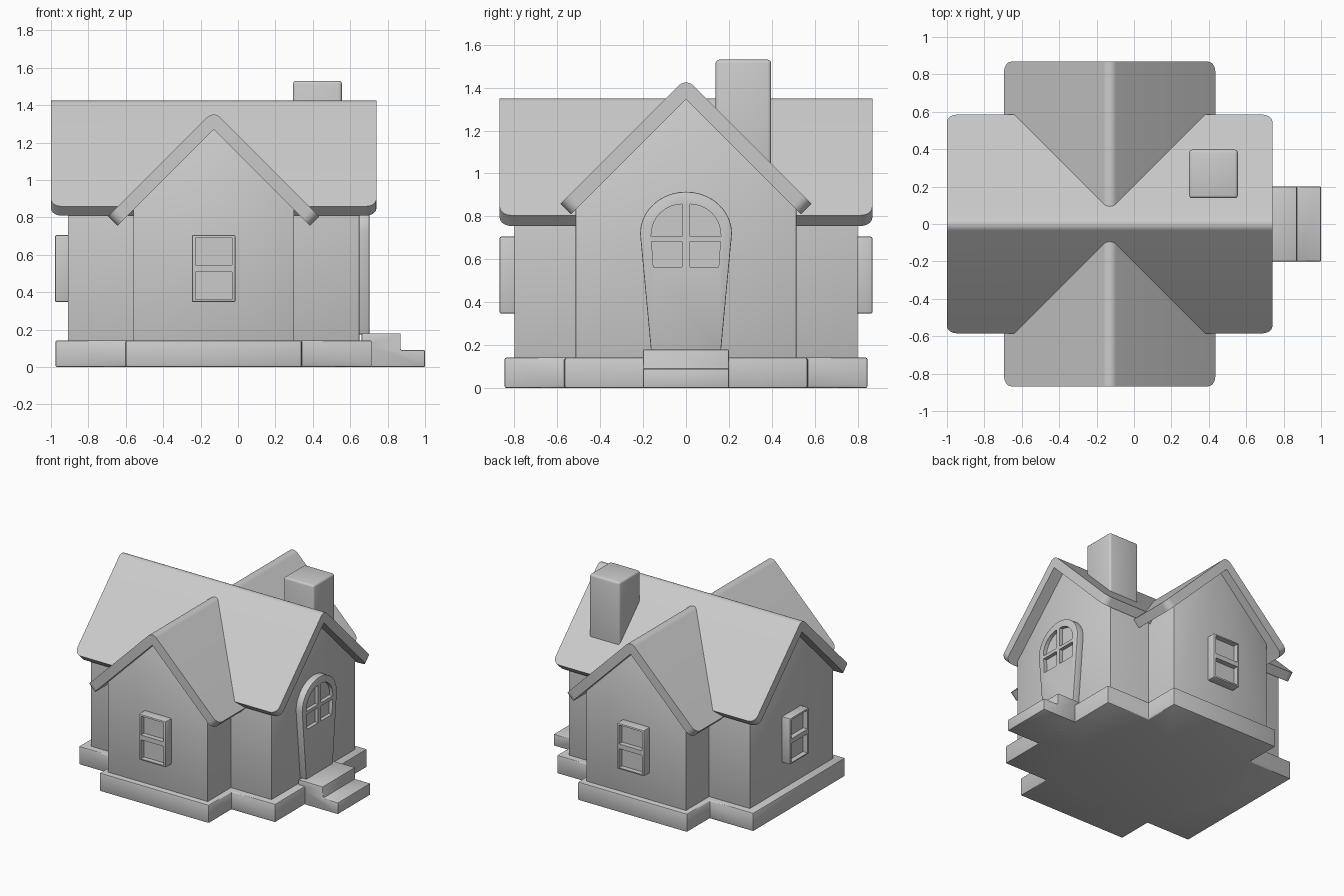
import bpy, bmesh, math
from mathutils import Vector

if "Cube" in bpy.data.objects:
    bpy.data.objects.remove(bpy.data.objects["Cube"])

mat = bpy.data.materials.new("plain grey")
mat.diffuse_color = (0.6, 0.6, 0.6, 1)
mat.use_nodes = True
mat.node_tree.nodes["Principled BSDF"].inputs["Base Color"].default_value = mat.diffuse_color
CX = -0.13  # centre line of the cross wing


def prism(name, loops, axis, lo, hi):
    """Extrude closed 2D loops along an axis into one object."""
    place = {'x': lambda u, v, w: (w, u, v),
             'y': lambda u, v, w: (u, w, v),
             'z': lambda u, v, w: (u, v, w)}[axis]
    bm = bmesh.new()
    for pts in loops:
        a = [bm.verts.new(place(u, v, lo)) for u, v in pts]
        b = [bm.verts.new(place(u, v, hi)) for u, v in pts]
        bm.faces.new(a)
        bm.faces.new(b[::-1])
        n = len(pts)
        for i in range(n):
            j = (i + 1) % n
            bm.faces.new((a[j], a[i], b[i], b[j]))
    bmesh.ops.recalc_face_normals(bm, faces=bm.faces[:])
    me = bpy.data.meshes.new(name)
    bm.to_mesh(me)
    bm.free()
    ob = bpy.data.objects.new(name, me)
    bpy.context.collection.objects.link(ob)
    me.materials.append(mat)
    return ob


def activate(ob):
    bpy.ops.object.select_all(action='DESELECT')
    ob.select_set(True)
    bpy.context.view_layer.objects.active = ob


def finish(ob, bevel=0.0, segments=2):
    activate(ob)
    if bevel:
        m = ob.modifiers.new("bevel", 'BEVEL')
        m.width, m.segments, m.limit_method = bevel, segments, 'ANGLE'
        bpy.ops.object.modifier_apply(modifier=m.name)
    bpy.ops.object.shade_smooth_by_angle(angle=math.radians(35))


def cut(ob, cutter):
    activate(ob)
    m = ob.modifiers.new("cut", 'BOOLEAN')
    m.operation, m.object, m.solver = 'DIFFERENCE', cutter, 'EXACT'
    bpy.ops.object.modifier_apply(modifier=m.name)
    bpy.data.objects.remove(cutter)


def rect(x0, x1, z0, z1):
    return [(x0, z0), (x1, z0), (x1, z1), (x0, z1)]


def gable(c, h, zi):
    return [(c - h, 0.1), (c + h, 0.1), (c + h, zi - h + 0.02),
            (c, zi + 0.02), (c - h, zi - h + 0.02)]


def roof(name, c, h, zo, zi, axis, lo, hi):
    """45 degree folded slab, rounded ridge and rounded eave corners."""
    r, t = 0.035, (zo - zi) / 2
    pts = [(c + h, zo - h)]
    for i in range(9):
        a = math.radians(45 + 90 * i / 8)
        R = r * math.sqrt(2)
        pts.append((c + R * math.cos(a), zo - 2 * r + R * math.sin(a)))
    pts += [(c - h, zo - h), (c - h + t, zi - h + t), (c, zi), (c + h - t, zi - h + t)]
    ob = prism(name, [pts], axis, lo, hi)
    bm = bmesh.new()
    bm.from_mesh(ob.data)
    ui, wi = (1, 0) if axis == 'x' else (0, 1)
    ends = []
    for e in bm.edges:
        p, q = e.verts[0].co, e.verts[1].co
        if abs(p[wi] - q[wi]) < 1e-4 and abs((p[ui] + q[ui]) / 2 - c) > h - 0.06:
            ends.append(e)
    bmesh.ops.bevel(bm, geom=ends, offset=0.055, offset_type='OFFSET',
                    segments=5, profile=0.5, affect='EDGES')
    bm.to_mesh(ob.data)
    bm.free()
    finish(ob)


# cross-shaped plinth
X0, X1, W0, W1, A, B = -0.975, 0.715, -0.60, 0.34, 0.565, 0.845
cross = [(X0, -A), (W0, -A), (W0, -B), (W1, -B), (W1, -A), (X1, -A),
         (X1, A), (W1, A), (W1, B), (W0, B), (W0, A), (X0, A)]
finish(prism("plinth", [cross], 'z', 0, 0.142), 0.008)

# gabled walls
finish(prism("main_walls", [gable(0, 0.515, 1.345)], 'x', -0.91, 0.65), 0.006)
finish(prism("wing_walls", [gable(CX, 0.43, 1.27)], 'y', -0.80, 0.80), 0.006)

# crossing roofs
roof("main_roof", 0, 0.585, 1.444, 1.345, 'x', -1.0, 0.74)
roof("wing_roof", CX, 0.565, 1.37, 1.27, 'y', -0.868, 0.868)

# chimney
finish(prism("chimney", [rect(0.295, 0.555, 0.138, 0.397)], 'z', 0.9, 1.53), 0.016, 3)

# door steps
steps = [(0.66, 0.18), (0.66, 0.1), (0.71, 0.1), (0.71, 0), (1, 0),
         (1, 0.09), (0.87, 0.09), (0.87, 0.18)]
finish(prism("door_steps", [steps], 'y', -0.20, 0.20), 0.006)

# windows, built facing -y and then turned onto three walls
for side, loc, ang in (("front", (CX, -0.80), 0), ("back", (CX, 0.80), 180),
                       ("left", (-0.91, 0), -90)):
    win = prism(side + "_window", [rect(-0.117, 0.117, 0.347, 0.706)], 'y', -0.069, 0.03)
    finish(win, 0.009)
    cut(win, prism("pane_cutter", [rect(-0.098, 0.098, 0.36, 0.508),
                                   rect(-0.098, 0.098, 0.545, 0.692)], 'y', -0.2, -0.03))
    finish(win)
    win.location = (*loc, 0)
    win.rotation_euler.z = math.radians(ang)

# arched door, tapered downwards, with four recessed panes
arch = [(0.214 * math.cos(math.pi * i / 20), 0.72 + 0.195 * math.sin(math.pi * i / 20))
        for i in range(21)]
door = prism("door", [[(-0.163, 0.175), (0.163, 0.175)] + arch], 'y', -0.053, 0.03)
finish(door, 0.005)
panes = []
for s in (-1, 1):
    panes.append([(s * 0.018, 0.565), (s * 0.152, 0.565), (s * 0.160, 0.682), (s * 0.018, 0.682)])
    curve = [(s * (0.018 + 0.144 * math.cos(math.pi * i / 16)),
              0.715 + 0.142 * math.sin(math.pi * i / 16)) for i in range(9)]
    panes.append([(s * 0.018, 0.707), (s * 0.162, 0.707)] + curve)
cut(door, prism("door_pane_cutter", panes, 'y', -0.2, -0.025))
finish(door)
door.location = (0.65, 0, 0)
door.rotation_euler.z = math.radians(90)
